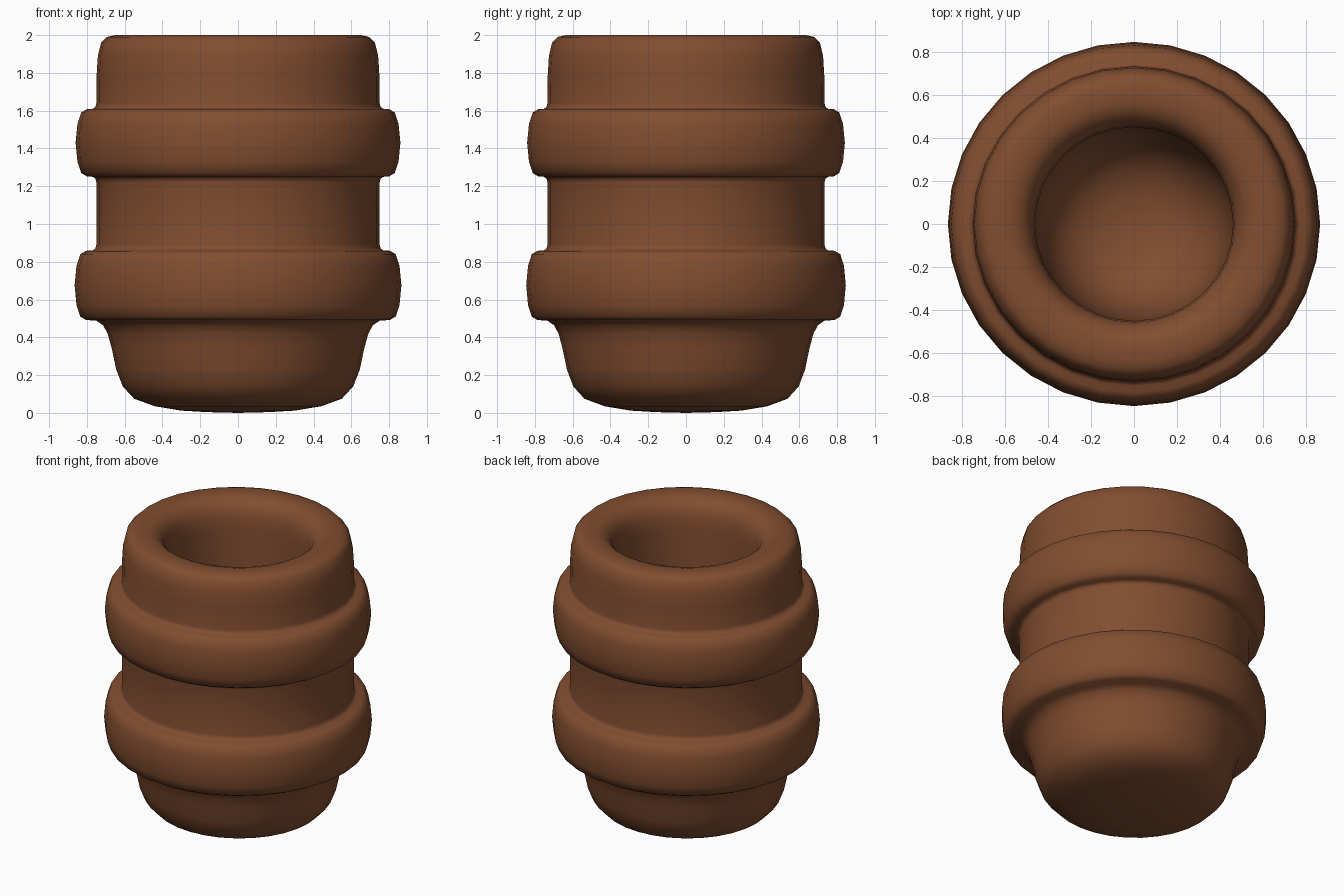
import bpy
import bmesh
import math
from mathutils import Vector, Matrix

cube = bpy.data.objects.get("Cube")
if cube:
    bpy.data.objects.remove(cube, do_unlink=True)

SEGMENTS = 32
WALL = 0.75      # radius of the straight wall
SQUASH = 0.978   # depth is slightly less than width

brown = bpy.data.materials.new("clay_brown")
brown.use_nodes = True
colour = (0.22, 0.075, 0.03, 1)
brown.diffuse_color = colour
shader = next(n for n in brown.node_tree.nodes if n.type == 'BSDF_PRINCIPLED')
shader.inputs["Base Color"].default_value = colour
shader.inputs["Roughness"].default_value = 0.7


def half_band(radius, middle, half, side):
    """Rounded band edge, from the wall outward; side is 1 above, -1 below."""
    edge = middle + side * half
    return [(WALL, edge + side * 0.03), (WALL + 0.005, edge + side * 0.01),
            (WALL + 0.02, edge), (radius - 0.06, edge - side * 0.002),
            (radius - 0.03, edge - side * 0.02),
            (radius - 0.01, edge - side * 0.08)]


# Rounded underside, rising to the lower band
base = [(0, 0), (0.16, 0.004), (0.3, 0.012), (0.44, 0.035), (0.55, 0.075),
        (0.61, 0.14), (0.645, 0.23), (0.668, 0.34), (0.69, 0.42),
        (0.715, 0.465), (0.75, 0.488)]

# Lower band meets the base directly; upper band has a wall on each side
lower_band = (half_band(0.865, 0.675, 0.185, -1)[3:] + [(0.865, 0.675)]
              + half_band(0.865, 0.675, 0.185, 1)[::-1])
upper_band = (half_band(0.86, 1.43, 0.18, -1) + [(0.86, 1.43)]
              + half_band(0.86, 1.43, 0.18, 1)[::-1])

# Top wall and rolled rim
rim = [(0.749, 1.78), (0.742, 1.89), (0.725, 1.96), (0.695, 1.99),
       (0.65, 2.0), (0.58, 2.0), (0.53, 1.985), (0.49, 1.945),
       (0.467, 1.89), (0.46, 1.8)]

# Deep hollow with a bowl-shaped floor
hollow = [(0.46, 1.4), (0.46, 1.0), (0.45, 0.75), (0.42, 0.55),
          (0.35, 0.4), (0.25, 0.32), (0.13, 0.28), (0, 0.27)]


def lathe(name, profile):
    bm = bmesh.new()
    verts = [bm.verts.new((r, 0, z)) for r, z in profile]
    edges = [bm.edges.new(pair) for pair in zip(verts, verts[1:])]
    bmesh.ops.spin(bm, geom=verts + edges, cent=Vector((0, 0, 0)),
                   axis=Vector((0, 0, 1)), angle=math.tau, steps=SEGMENTS)
    bmesh.ops.remove_doubles(bm, verts=bm.verts[:], dist=0.0005)
    bmesh.ops.scale(bm, vec=Vector((1, SQUASH, 1)), verts=bm.verts[:])
    bmesh.ops.recalc_face_normals(bm, faces=bm.faces[:])
    for face in bm.faces:
        face.smooth = True
    mesh = bpy.data.meshes.new(name)
    bm.to_mesh(mesh)
    bm.free()
    mesh.materials.append(brown)
    obj = bpy.data.objects.new(name, mesh)
    bpy.context.collection.objects.link(obj)
    return obj


lathe("banded_pot", base + lower_band + upper_band + rim + hollow)
